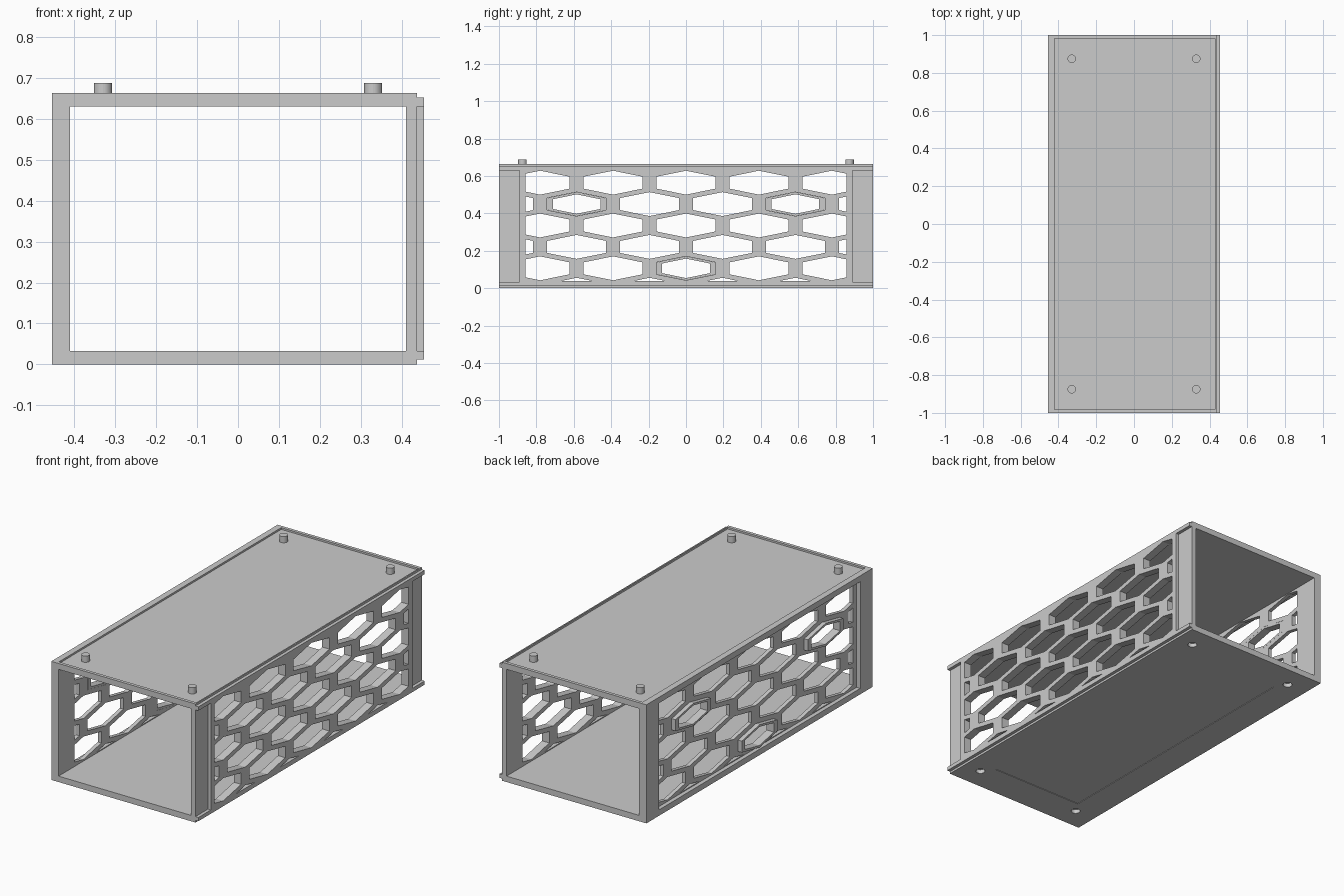
import bpy, bmesh, math
from mathutils import Matrix

old = bpy.data.objects.get("Cube")
if old:
    bpy.data.objects.remove(old, do_unlink=True)

grey = bpy.data.materials.new("plain_grey")
grey.use_nodes = True
grey.diffuse_color = (0.6, 0.6, 0.6, 1)
grey.node_tree.nodes["Principled BSDF"].inputs["Base Color"].default_value = (0.6, 0.6, 0.6, 1)

# Turns a flat (u, v) sheet so that u runs along y, v along z and thickness along x
SIDEWAYS = Matrix(((0, 0, 1, 0), (1, 0, 0, 0), (0, 1, 0, 0), (0, 0, 0, 1)))


def rect(u0, u1, v0, v1):
    return [(u0, v0), (u1, v0), (u1, v1), (u0, v1)]


def circle(u, v, r, n=24):
    return [(u + r * math.cos(math.tau * i / n), v + r * math.sin(math.tau * i / n))
            for i in range(n)]


def hexagon(u, v, w, h):
    return [(u - w, v - h / 2), (u, v - h), (u + w, v - h / 2),
            (u + w, v + h / 2), (u, v + h), (u - w, v + h / 2)]


def clip(poly, axis, limit, sign):
    """Keep the part of a convex outline where sign * (coordinate - limit) >= 0."""
    out = []
    for a, b in zip(poly, poly[1:] + poly[:1]):
        da, db = sign * (a[axis] - limit), sign * (b[axis] - limit)
        if da >= 0:
            out.append(a)
        if da * db < 0:
            t = da / (da - db)
            out.append((a[0] + t * (b[0] - a[0]), a[1] + t * (b[1] - a[1])))
    return out


def sheet(name, outlines, lo, hi, sideways=False):
    """Extruded sheet: the first outline is the border, the others are holes."""
    curve = bpy.data.curves.new(name, "CURVE")
    curve.dimensions = "2D"
    curve.fill_mode = "BOTH"
    curve.extrude = (hi - lo) / 2
    for outline in outlines:
        spline = curve.splines.new("POLY")
        spline.points.add(len(outline) - 1)
        for point, (u, v) in zip(spline.points, outline):
            point.co = (u, v, 0, 1)
        spline.use_cyclic_u = True
    temp = bpy.data.objects.new(name + "_outline", curve)
    bpy.context.collection.objects.link(temp)
    graph = bpy.context.evaluated_depsgraph_get()
    mesh = bpy.data.meshes.new_from_object(temp.evaluated_get(graph))
    bpy.data.objects.remove(temp, do_unlink=True)

    mesh.transform(Matrix.Translation((0, 0, (lo + hi) / 2)))
    if sideways:
        mesh.transform(SIDEWAYS)
    bm = bmesh.new()
    bm.from_mesh(mesh)
    bmesh.ops.remove_doubles(bm, verts=bm.verts, dist=1e-5)
    bmesh.ops.recalc_face_normals(bm, faces=bm.faces)
    for face in bm.faces:
        face.smooth = False
    bm.to_mesh(mesh)
    bm.free()
    mesh.materials.clear()
    mesh.materials.append(grey)
    obj = bpy.data.objects.new(name, mesh)
    bpy.context.collection.objects.link(obj)
    return obj


LEFT, RIGHT = 0.437, -0.455      # outer faces of the shell
FLOOR, CEILING = 0.033, 0.63     # inner height limits
shell = rect(RIGHT, LEFT, -1, 1)
peg_spots = [(x, y) for x in (-0.33, 0.33) for y in (-0.875, 0.875)]
sockets = [circle(x, y, 0.024) for x, y in peg_spots]

# Floor with a shallow pocket and four sockets underneath
sheet("floor_underside", [shell, rect(-0.29, 0.28, -0.81, 0.81)] + sockets, 0, 0.003)
sheet("floor_socket_layer", [shell] + sockets, 0.003, 0.022)
sheet("floor_top", [shell], 0.022, FLOOR)

# Roof with a raised rim and four pegs
sheet("roof", [shell], CEILING, 0.653)
sheet("roof_rim", [shell, rect(-0.42, 0.43, -0.982, 0.982)], 0.653, 0.663)
for x, y in peg_spots:
    sheet("roof_peg", [circle(x, y, 0.022)], 0.653, 0.688)

# Corner posts
for y0, y1 in ((-1, -0.89), (0.89, 1)):
    sheet("left_post", [rect(y0, y1, FLOOR, CEILING)], 0.41, LEFT, True)
    sheet("right_post", [rect(y0, y1, FLOOR, CEILING)], RIGHT, -0.41, True)

# Sliding rails along the left side
for z0, z1 in ((0.012, FLOOR), (CEILING, 0.652)):
    sheet("left_rail", [rect(-1, 1, z0, z1)], LEFT, 0.455, True)

# Honeycomb holes, staggered by row and trimmed to the panel border
PITCH, ROW = 0.39, 0.1145
holes = []
for row in range(6):
    z = 0.564 - row * ROW
    for col in range(-3, 4):
        y = (col + 0.5 * (row % 2)) * PITCH
        cell = hexagon(y, z, 0.158, 0.064)
        for axis, limit, sign in ((0, -0.857, 1), (0, 0.857, -1), (1, 0.038, 1)):
            cell = clip(cell, axis, limit, sign)
        if len(cell) > 2:
            holes.append(cell)

# Side panels: the left one stands out, the right one is recessed to receive it
border = rect(-0.89, 0.89, FLOOR, CEILING)
sheet("left_panel", [border] + holes, 0.41, 0.455, True)
sheet("right_panel", [border] + holes, -0.432, -0.41, True)

# Hexagonal locating rings on the right panel
for y, row in ((-1.5 * PITCH, 1), (1.5 * PITCH, 1), (0, 4)):
    z = 0.564 - row * ROW
    sheet("locating_ring", [hexagon(y, z, 0.157, 0.0635), hexagon(y, z, 0.127, 0.052)],
          RIGHT, -0.41, True)
